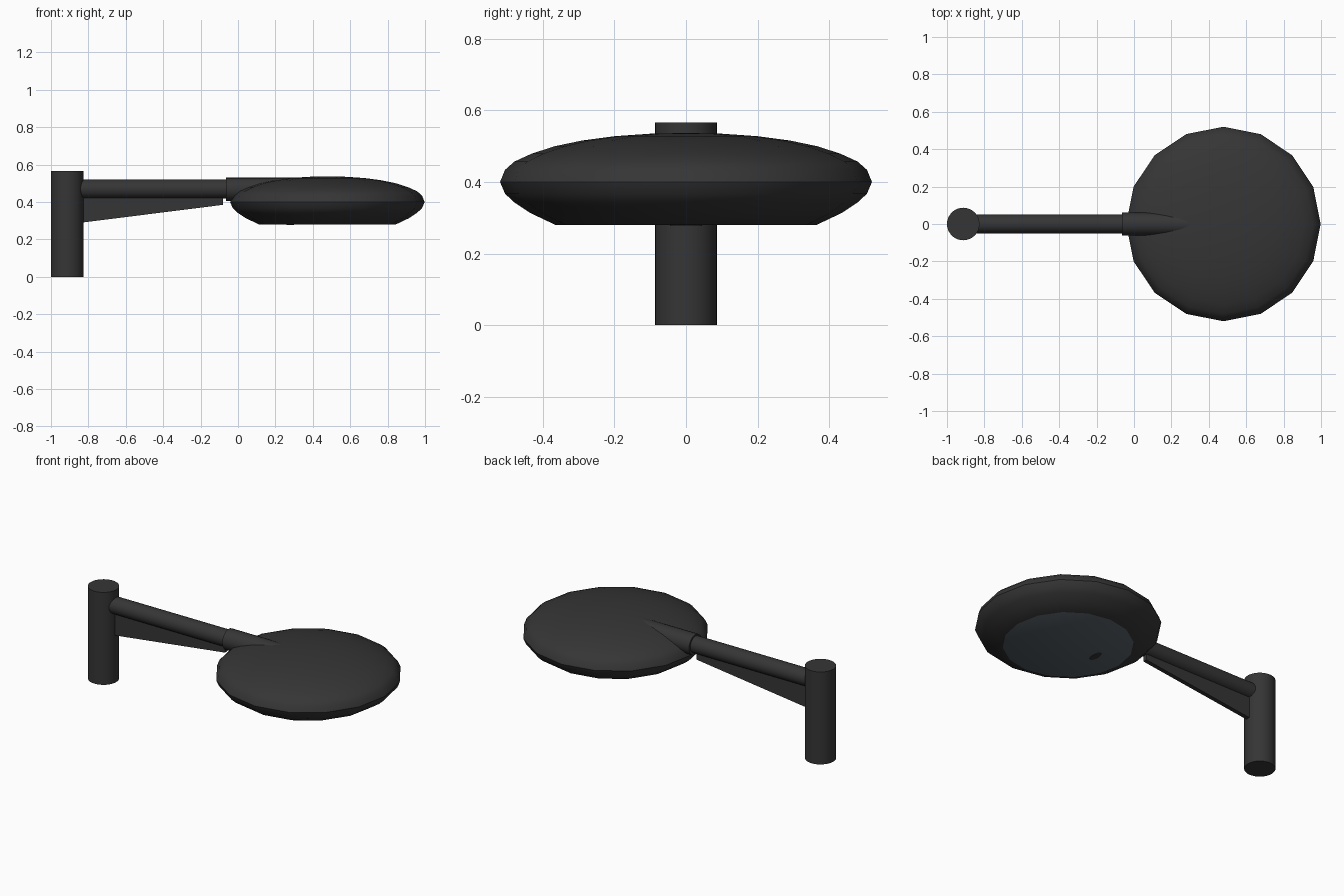
import bpy, bmesh, math
from mathutils import Vector

if "Cube" in bpy.data.objects:
    bpy.data.objects.remove(bpy.data.objects["Cube"])


def material(name, rgb):
    m = bpy.data.materials.new(name)
    m.diffuse_color = (*rgb, 1.0)
    m.use_nodes = True
    m.node_tree.nodes["Principled BSDF"].inputs["Base Color"].default_value = m.diffuse_color
    return m


black = material("black metal", (0.036, 0.036, 0.036))
lens_grey = material("lens blue grey", (0.094, 0.117, 0.138))


def finish(obj, mats, angle=None):
    for m in mats:
        obj.data.materials.append(m)
    if angle:
        bpy.ops.object.select_all(action='DESELECT')
        obj.select_set(True)
        bpy.context.view_layer.objects.active = obj
        bpy.ops.object.shade_smooth_by_angle(angle=math.radians(angle))


def from_bmesh(name, bm):
    bmesh.ops.recalc_face_normals(bm, faces=bm.faces)
    mesh = bpy.data.meshes.new(name)
    bm.to_mesh(mesh)
    bm.free()
    obj = bpy.data.objects.new(name, mesh)
    bpy.context.collection.objects.link(obj)
    return obj


def rod(name, start, end, radius, sides=24):
    """Cylinder between two points."""
    a, b = Vector(start), Vector(end)
    bpy.ops.mesh.primitive_cylinder_add(vertices=sides, radius=radius,
                                        depth=(b - a).length, location=(a + b) / 2)
    obj = bpy.context.object
    obj.name = name
    obj.rotation_euler = (b - a).to_track_quat('Z', 'Y').to_euler()
    finish(obj, [black], 40)
    return obj


# Upright post, horizontal arm and the sleeve joining it to the head
rod("post", (-0.913, 0, 0), (-0.913, 0, 0.567), 0.087, 32)
rod("arm", (-0.88, 0, 0.47), (0.0, 0, 0.47), 0.05)
rod("sleeve", (-0.064, 0, 0.468), (0.32, 0, 0.468), 0.062)

# Thin tapered gusset under the arm
bm = bmesh.new()
outline = [(-0.85, 0.288), (-0.08, 0.385), (-0.08, 0.44), (-0.85, 0.44)]
face = bm.faces.new([bm.verts.new((x, -0.013, z)) for x, z in outline])
ext = bmesh.ops.extrude_face_region(bm, geom=[face])
bmesh.ops.translate(bm, vec=(0, 0.026, 0),
                    verts=[v for v in ext["geom"] if isinstance(v, bmesh.types.BMVert)])
finish(from_bmesh("gusset", bm), [black])

# Sixteen-sided lamp head, flat underneath
HX, SIDES = 0.478, 16
profile = [(0.365, 0.28), (0.435, 0.313), (0.48, 0.343), (0.506, 0.367), (0.52, 0.40),
           (0.506, 0.434), (0.48, 0.457), (0.432, 0.479), (0.367, 0.50), (0.29, 0.516),
           (0.2, 0.528), (0.1, 0.535)]
bm = bmesh.new()
rings = []
for r, z in profile:
    rings.append([bm.verts.new((HX + r * math.cos(2 * math.pi * i / SIDES),
                                r * math.sin(2 * math.pi * i / SIDES), z))
                  for i in range(SIDES)])
for lo, hi in zip(rings, rings[1:]):
    for i in range(SIDES):
        j = (i + 1) % SIDES
        bm.faces.new((lo[i], lo[j], hi[j], hi[i]))
top = bm.verts.new((HX, 0, 0.537))
for i in range(SIDES):
    bm.faces.new((rings[-1][i], rings[-1][(i + 1) % SIDES], top))
bm.faces.new(rings[0]).material_index = 1      # lens underneath
finish(from_bmesh("lamp_head", bm), [black, lens_grey], 35)

# Small dark spot on the lens, toward the arm
bpy.ops.mesh.primitive_cylinder_add(vertices=16, radius=1, depth=0.004,
                                    location=(0.28, 0, 0.279))
spot = bpy.context.object
spot.name = "lens_switch"
spot.scale = (0.02, 0.045, 1)
finish(spot, [black], 40)
